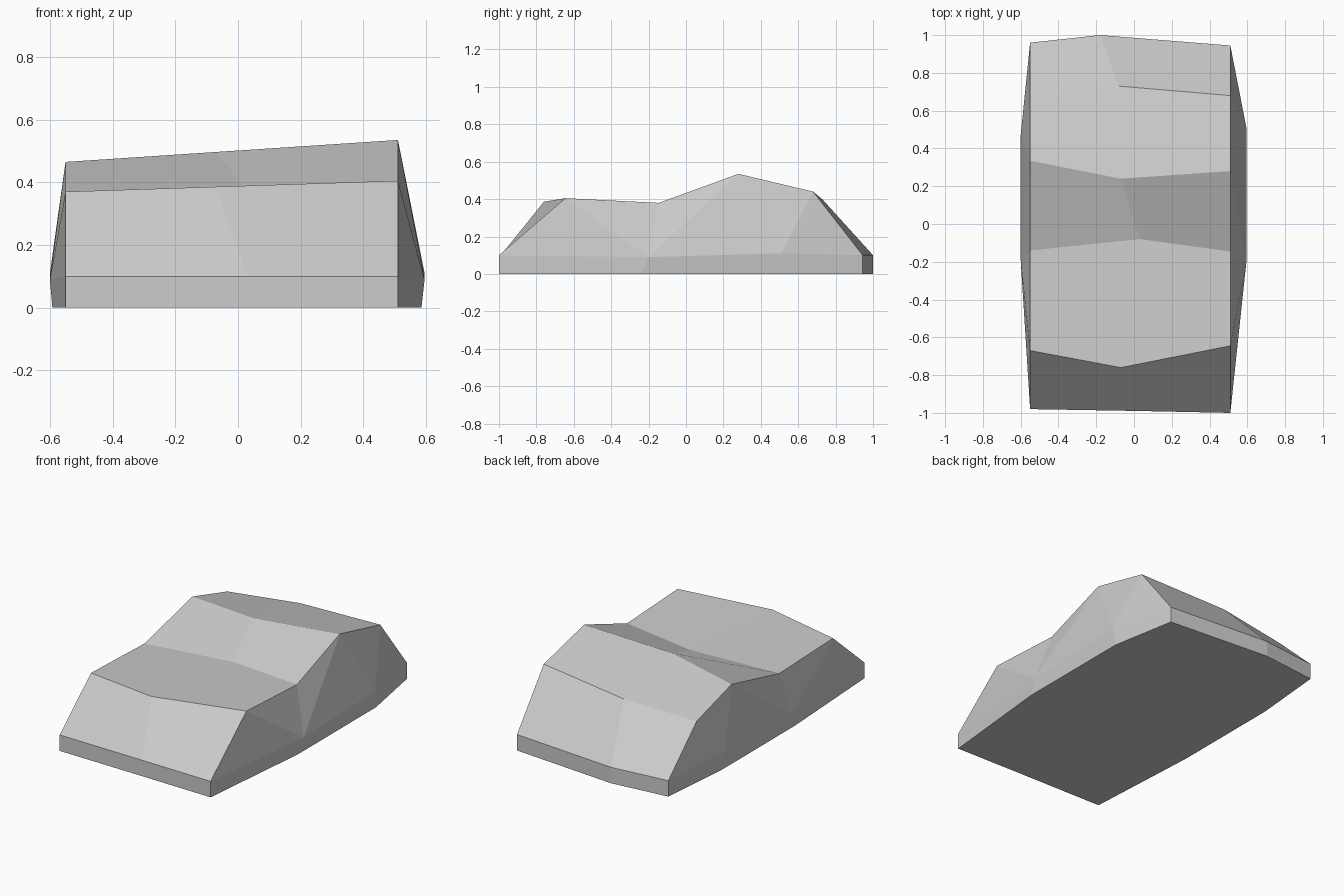
import bpy
import bmesh

default_cube = bpy.data.objects.get("Cube")
if default_cube:
    bpy.data.objects.remove(default_cube, do_unlink=True)

# Single flat body colour
grey = (0.6, 0.6, 0.6, 1.0)
material = bpy.data.materials.new("light grey")
material.use_nodes = True
material.diffuse_color = grey
material.node_tree.nodes["Principled BSDF"].inputs["Base Color"].default_value = grey

X_RIGHT, X_LEFT = -0.55, 0.51

# Body creases, front to back: right y, middle x, middle y, left y, right z, left z
creases = {
    "front_bottom": (-0.98, 0.03, -0.99, -1.0, 0, 0),
    "front_lip": (-0.98, 0.03, -0.99, -1.0, 0.1, 0.1),
    "hood": (-0.67, -0.07, -0.76, -0.645, 0.37, 0.405),
    "windscreen_base": (-0.14, 0.03, -0.08, -0.145, 0.352, 0.38),
    "roof": (0.335, -0.07, 0.24, 0.28, 0.465, 0.535),
    "tail": (0.68, -0.08, 0.73, 0.68, 0.365, 0.44),
    "rear_lip": (0.96, -0.18, 1.0, 0.945, 0.1, 0.1),
    "rear_bottom": (0.96, -0.18, 1.0, 0.945, 0, 0),
}

bm = bmesh.new()


def add_crease(right_y, middle_x, middle_y, left_y, right_z, left_z):
    """Three vertices across the body, with height blended along the width."""
    blend = (middle_x - X_RIGHT) / (X_LEFT - X_RIGHT)
    middle_z = right_z + (left_z - right_z) * blend
    points = ((X_RIGHT, right_y, right_z),
              (middle_x, middle_y, middle_z),
              (X_LEFT, left_y, left_z))
    return [bm.verts.new(point) for point in points]


rows = {name: add_crease(*values) for name, values in creases.items()}
ordered = list(rows.values())

# Front, hood, windscreen, roof and rear panels
for row, following in zip(ordered, ordered[1:]):
    for i in range(2):
        bm.faces.new((row[i], row[i + 1], following[i + 1], following[i]))


def add_side(index, wide_x, bottom_x, front_y, back_y):
    """Bulging flank: a low sill strip with triangle fans above it."""
    column = {name: row[index] for name, row in rows.items()}
    front = bm.verts.new((wide_x, front_y, 0.09))
    back = bm.verts.new((wide_x, back_y, 0.11))
    front_floor = bm.verts.new((bottom_x, front_y - 0.04, 0))
    back_floor = bm.verts.new((bottom_x, back_y + 0.02, 0))

    upper = [column["front_lip"], front, back, column["rear_lip"]]
    lower = [column["front_bottom"], front_floor, back_floor, column["rear_bottom"]]
    for i in range(len(upper) - 1):
        bm.faces.new((lower[i], lower[i + 1], upper[i + 1], upper[i]))

    fans = ((front, ("front_lip", "hood", "windscreen_base", "roof")),
            (back, ("roof", "tail", "rear_lip")))
    for hub, names in fans:
        for first, second in zip(names, names[1:]):
            bm.faces.new((hub, column[first], column[second]))
    bm.faces.new((front, column["roof"], back))
    return lower


right_edge = add_side(0, -0.6, -0.592, -0.19, 0.47)
left_edge = add_side(2, 0.595, 0.585, -0.2, 0.51)

# Flat underside
bm.faces.new(right_edge + [rows["rear_bottom"][1]] + left_edge[::-1]
             + [rows["front_bottom"][1]])

bmesh.ops.recalc_face_normals(bm, faces=bm.faces[:])
mesh = bpy.data.meshes.new("car_body")
bm.to_mesh(mesh)
bm.free()
mesh.materials.append(material)
body = bpy.data.objects.new("car_body", mesh)
bpy.context.collection.objects.link(body)
